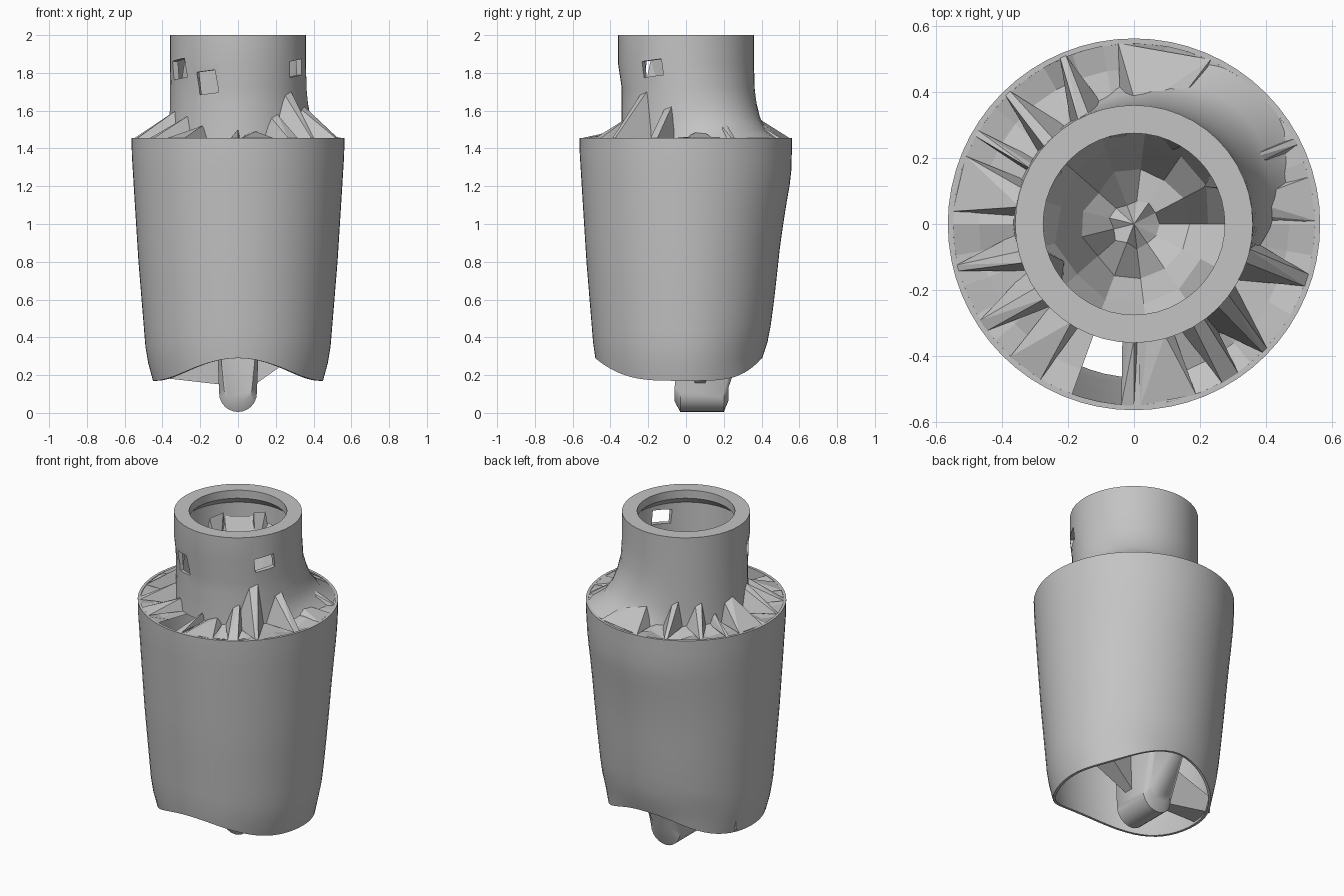
import bpy, bmesh, math, random
from mathutils import Vector

random.seed(4)
cube = bpy.data.objects.get("Cube")
if cube:
    bpy.data.objects.remove(cube)

grey = bpy.data.materials.new("plain_grey")
grey.use_nodes = True
grey.diffuse_color = (0.55, 0.55, 0.55, 1)
grey.node_tree.nodes["Principled BSDF"].inputs["Base Color"].default_value = grey.diffuse_color


def polar(r, a, z):
    return Vector((r * math.cos(a), r * math.sin(a), z))


def lerp(table, z):
    """Linear interpolation in a list of (z, value)."""
    for (z0, v0), (z1, v1) in zip(table, table[1:]):
        if z <= z1:
            return v0 + (v1 - v0) * max(0, (z - z0) / (z1 - z0))
    return table[-1][1]


def finish(name, bm, smooth=None):
    bmesh.ops.recalc_face_normals(bm, faces=bm.faces)
    mesh = bpy.data.meshes.new(name)
    bm.to_mesh(mesh)
    bm.free()
    mesh.materials.append(grey)
    ob = bpy.data.objects.new(name, mesh)
    bpy.context.collection.objects.link(ob)
    bpy.ops.object.select_all(action='DESELECT')
    ob.select_set(True)
    bpy.context.view_layer.objects.active = ob
    if smooth:
        bpy.ops.object.shade_smooth_by_angle(angle=math.radians(smooth))
    return ob


def loft(name, rings, wrap=False, caps=False, skip=(), smooth=None):
    """Skin closed rings of points; wrap joins the last ring to the first."""
    bm = bmesh.new()
    rows = [[bm.verts.new(p) for p in ring] for ring in rings]
    n = len(rows[0])
    pairs = list(zip(rows, rows[1:])) + ([(rows[-1], rows[0])] if wrap else [])
    for low, high in pairs:
        for i in range(n):
            if i not in skip:
                j = (i + 1) % n
                bm.faces.new((low[i], low[j], high[j], high[i]))
    if caps:
        bm.faces.new(rows[0])
        bm.faces.new(rows[-1])
    return finish(name, bm, smooth)


def hull(name, points):
    bm = bmesh.new()
    for p in points:
        bm.verts.new(p)
    result = bmesh.ops.convex_hull(bm, input=bm.verts)
    bmesh.ops.delete(bm, geom=result["geom_interior"], context='VERTS')
    return finish(name, bm)


def angles(n):
    return [math.tau * i / n for i in range(n)]


# Outer shell: flattened towards the back, wavy lower edge
SIDE = [(0.17, 0.45), (0.25, 0.473), (0.35, 0.49), (0.8, 0.527), (1.2, 0.552), (1.43, 0.566), (1.455, 0.564)]
BACK = [(0.28, 0.40), (0.4, 0.44), (0.6, 0.467), (0.9, 0.5), (1.1, 0.53), (1.25, 0.557), (1.45, 0.562)]


def shell_point(a, t, inset=0.0):
    bottom = 0.17 + 0.12 * math.sin(a) ** 4
    z = bottom + (1.455 - bottom) * t
    r = lerp(SIDE, z)
    p = polar(r - inset, a, z)
    if p.y > 0:
        p.y *= lerp(BACK, z) / r
    return p


STEPS = [i / 14 for i in range(15)]
outer = [[shell_point(a, t) for a in angles(64)] for t in STEPS]
inner = [[shell_point(a, t, 0.016) for a in angles(64)] for t in reversed(STEPS)]
loft("outer_shell", outer + inner, wrap=True, smooth=35)

# Neck collar with a narrow flared foot at the back left
PROFILE = [(0.36, 2.0), (0.36, 1.85), (0.36, 1.72), (0.36, 1.64), (0.36, 1.57), (0.36, 1.5), (0.36, 1.45),
           (0.33, 1.43), (0.33, 1.9), (0.275, 1.95), (0.275, 2.0)]
FLARE = [(1.45, 0.2), (1.5, 0.11), (1.57, 0.06), (1.64, 0.03), (1.75, 0.0)]


def neck_point(r, z, a):
    if r > 0.35:
        strength = max(0.3, math.cos(a - math.radians(48))) ** 3
        r += lerp(FLARE, z) * strength
        if z < 1.8:
            r -= 0.02 * max(0, -math.sin(a))
    elif z < 1.5:
        r -= 0.015
    return polar(r, a, z)


neck = loft("neck_collar", [[neck_point(r, z, a) for a in angles(48)] for r, z in PROFILE],
            wrap=True, smooth=35)

# Small windows broken through the collar: azimuth, height, width, tall
WINDOWS = [(-30, 1.825, 0.12, 0.085), (-118, 1.75, 0.11, 0.12), (-152, 1.82, 0.14, 0.1)]
for azimuth, z, width, tall in WINDOWS:
    a = math.radians(azimuth)
    bpy.ops.mesh.primitive_cube_add(size=1, location=polar(0.36, a, z), rotation=(0.12, 0, a))
    cutter = bpy.context.object
    cutter.name = "window_cutter"
    cutter.scale = (0.16, width, tall)
    cutter.hide_render = True
    bpy.context.view_layer.objects.active = neck
    cut = neck.modifiers.new("window", 'BOOLEAN')
    cut.object = cutter
    cut.solver = 'EXACT'
    neck.modifiers.move(len(neck.modifiers) - 1, 0)
    bpy.ops.object.modifier_apply(modifier=cut.name)
    bpy.data.objects.remove(cutter)

# Crumpled deck between shell and neck, open at the front
COUNT = 36
deck = []
for r, z, rough in ((0.552, 1.452, 0), (0.47, 1.44, 0.025), (0.335, 1.46, 0.01)):
    deck.append([polar(r, a, z + random.uniform(-rough, rough)) for a in angles(COUNT)])
loft("shoulder_deck", deck, skip=(25, 26))

# Jagged fins from neck to rim: azimuth, half width at neck, half width at rim, height
FINS = [(80, 17, 15, 1.58), (113, 11, 1, 1.61), (134, 11, 1, 1.6), (150, 4, 1, 1.52), (167, 9, 9, 1.59),
        (194, 11, 1, 1.60), (214, 12, 2, 1.57), (233, 9, 6, 1.52), (268, 4, 2, 1.50), (281, 9, 9, 1.49),
        (302, 9, 3, 1.58), (316, 15, 1, 1.70), (342, 12, 2, 1.63), (8, 8, 7, 1.50), (27, 9, 1, 1.58)]
for azimuth, half, tip, top in FINS:
    a, h, t = (math.radians(v) for v in (azimuth, half, tip))
    hull("shoulder_fin", [polar(0.335, a - h, 1.45), polar(0.335, a + h, 1.45),
                          polar(0.35, a + h * 0.5, top), polar(0.35, a - t * 0.5, top - 0.02),
                          polar(0.55, a - t, 1.455), polar(0.55, a + t, 1.455), polar(0.4, a, 1.43)])

# Crumpled bowl filling the lower neck, heaped up towards the back right
bowl = []
for r, z, rough, heap in ((0.325, 1.66, 0.03, 0.17), (0.25, 1.57, 0.06, 0.12),
                          (0.17, 1.48, 0.06, 0.04), (0.08, 1.45, 0.04, 0)):
    bowl.append([polar(r + random.uniform(-rough, 0) * 0.5, a,
                       z + heap * math.cos(a - math.radians(120)) + random.uniform(-rough, rough))
                 for a in angles(13)])
bowl.append([polar(0.002, a, 1.47) for a in angles(13)])
loft("inner_bowl", bowl)

# Shards standing against the inner wall: azimuth, half width, height
for azimuth, half, top in ((100, 12, 1.88), (65, 14, 1.82), (150, 14, 1.86), (28, 10, 1.82), (208, 20, 1.89)):
    a, h = math.radians(azimuth), math.radians(half)
    hull("inner_shard", [polar(0.326, a - h, 1.6), polar(0.326, a + h, 1.6), polar(0.29, a - h * 0.6, top),
                         polar(0.29, a + h * 0.6, top - 0.02), polar(0.24, a, 1.6)])

# Hidden core that carries the nozzle
loft("lower_core", [[polar(r, a, z) + Vector((0, 0.03, 0)) for a in angles(11)]
                    for r, z in ((0.2, 0.5), (0.33, 0.58), (0.31, 1.15))], caps=True)


# Nozzle tongue with a rounded end, slightly tapered front to back
def tongue(y, scale, lift, lean):
    arc = [Vector((0.1 * scale * math.cos(t), y, 0.105 + lift - 0.1 * scale * math.sin(t)))
           for t in [math.pi * i / 12 for i in range(13)]]
    return [Vector((0.12, y + lean, 0.6))] + arc + [Vector((-0.12, y + lean, 0.6))]


loft("nozzle_tongue", [tongue(-0.06, 0.75, 0.03, 0.03), tongue(-0.03, 1, 0, 0.03), tongue(0.2, 1, 0, 0.12),
                       tongue(0.225, 0.7, 0.03, 0.16)], caps=True, smooth=40)

# Webs bracing the nozzle, fanning out towards the shell
for side, reach, low in ((-1, 0.44, 0.19), (1, 0.3, 0.3)):
    hull("nozzle_web", [(side * x, y, z) for x, z, ys in (
        (0.09, 0.15, (0.05, 0.1)), (0.09, 0.45, (0.05, 0.1)),
        (reach, low, (0.0, 0.14)), (reach, low + 0.1, (0.0, 0.14))) for y in ys])
